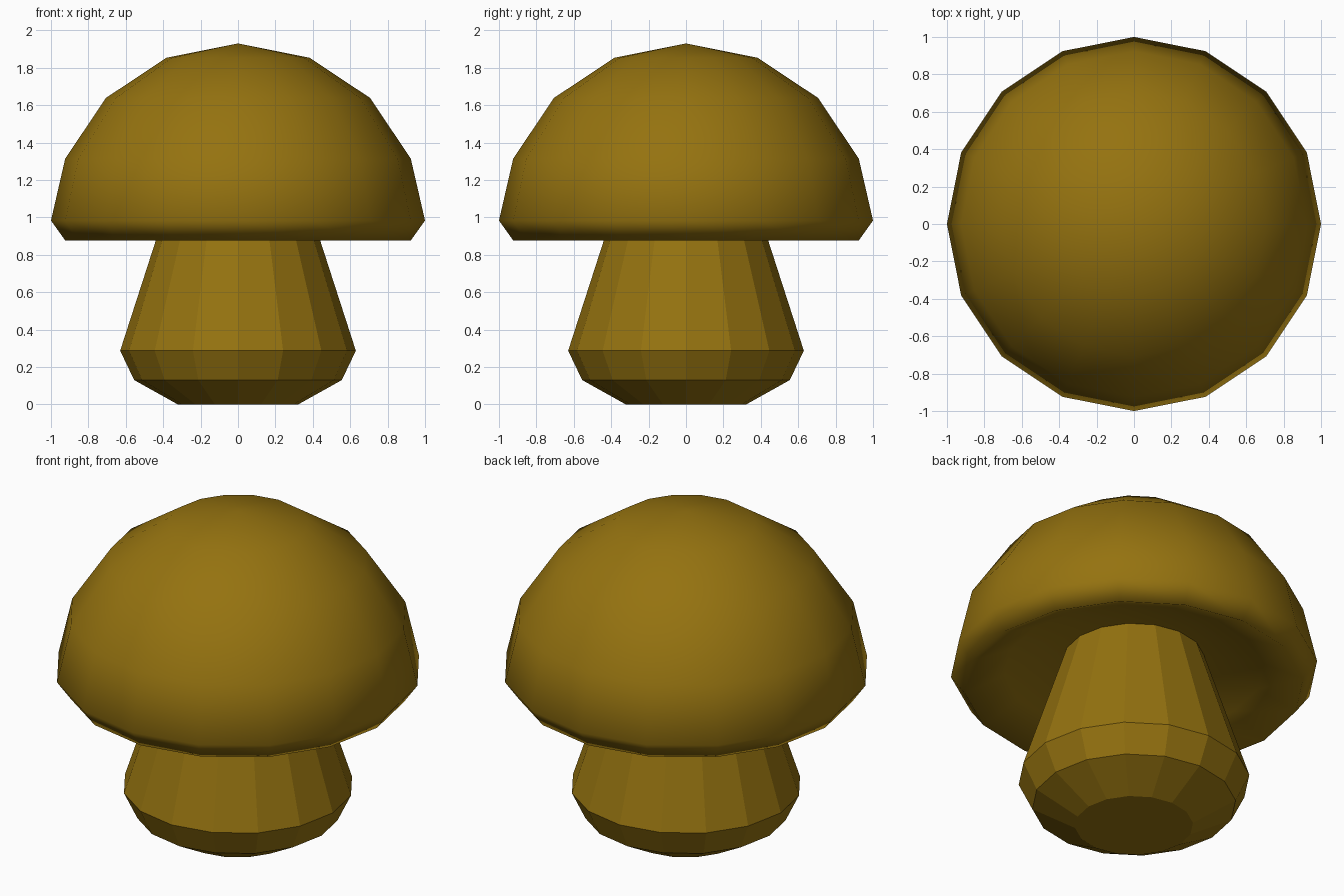
import bpy, bmesh, math

if "Cube" in bpy.data.objects:
    bpy.data.objects.remove(bpy.data.objects["Cube"])

SIDES = 16

brown = bpy.data.materials.new("ochre_brown")
brown.diffuse_color = (0.30, 0.17, 0.005, 1)
brown.use_nodes = True
brown.node_tree.nodes["Principled BSDF"].inputs["Base Color"].default_value = brown.diffuse_color


def lathe(name, profile, smooth):
    """Spin (radius, height) points around z; radius 0 makes a pole."""
    bm = bmesh.new()
    rings = []
    for r, z in profile:
        if r == 0:
            rings.append([bm.verts.new((0, 0, z))] * SIDES)
        else:
            rings.append([bm.verts.new((r * math.cos(2 * math.pi * i / SIDES),
                                        r * math.sin(2 * math.pi * i / SIDES), z))
                          for i in range(SIDES)])
    for a, b in zip(rings, rings[1:]):
        for i in range(SIDES):
            j = (i + 1) % SIDES
            corners = []
            for v in (a[i], a[j], b[j], b[i]):
                if v not in corners:
                    corners.append(v)
            bm.faces.new(corners)
    bmesh.ops.recalc_face_normals(bm, faces=bm.faces)
    for f in bm.faces:
        f.smooth = smooth
    mesh = bpy.data.meshes.new(name)
    bm.to_mesh(mesh)
    bm.free()
    mesh.materials.append(brown)
    obj = bpy.data.objects.new(name, mesh)
    bpy.context.collection.objects.link(obj)
    return obj


# Domed cap with a rolled rim and hollow underside
lathe("mushroom_cap", [
    (0, 1.93), (0.383, 1.853), (0.707, 1.638), (0.924, 1.313), (1.0, 0.983),
    (0.924, 0.877), (0.707, 0.98), (0.383, 1.05), (0, 1.07)], True)

# Faceted stem, widest near its foot
lathe("mushroom_stem", [
    (0, 0), (0.322, 0), (0.555, 0.13), (0.63, 0.287), (0.38, 1.06), (0, 1.06)], False)
